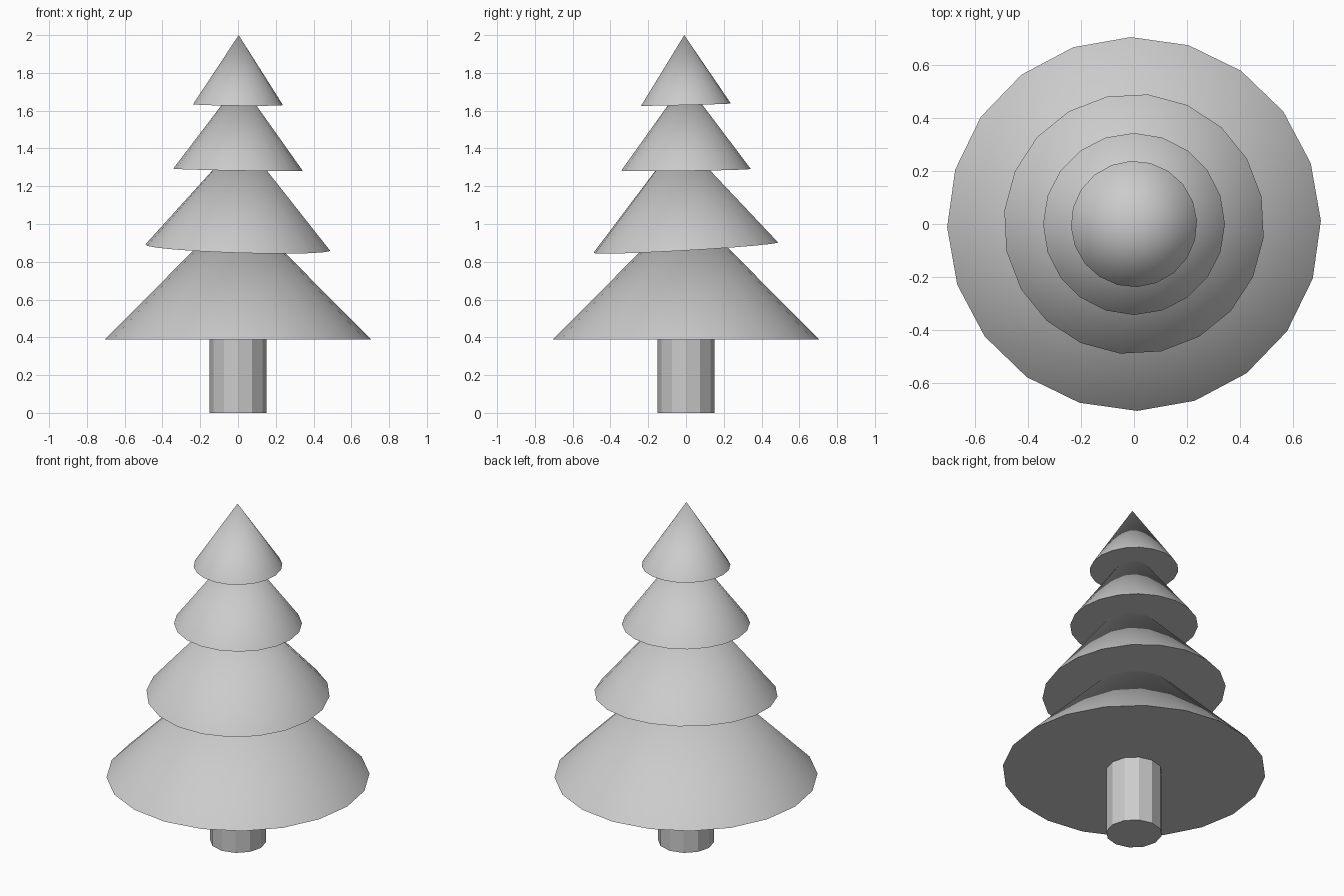
import bpy
import bmesh
from math import radians
from mathutils import Matrix, Vector

if "Cube" in bpy.data.objects:
    bpy.data.objects.remove(bpy.data.objects["Cube"])


def cone(name, sides, r_base, r_top, height, base_z, lean=(0, 0), spin=0, smooth=True):
    """Capped cone standing on base_z; lean is the tilt of its axis in x and y."""
    bm = bmesh.new()
    tilt = Vector((0, 0, 1)).rotation_difference(Vector((lean[0], lean[1], 1)))
    mat = (Matrix.Translation((0, 0, base_z)) @ tilt.to_matrix().to_4x4()
           @ Matrix.Rotation(radians(spin), 4, 'Z')
           @ Matrix.Translation((0, 0, height / 2)))
    bmesh.ops.create_cone(bm, cap_ends=True, segments=sides, radius1=r_base,
                          radius2=r_top, depth=height, matrix=mat)
    bmesh.ops.remove_doubles(bm, verts=bm.verts, dist=1e-5)
    mesh = bpy.data.meshes.new(name)
    bm.to_mesh(mesh)
    bm.free()
    obj = bpy.data.objects.new(name, mesh)
    bpy.context.collection.objects.link(obj)
    if smooth:
        bpy.ops.object.select_all(action='DESELECT')
        obj.select_set(True)
        bpy.context.view_layer.objects.active = obj
        bpy.ops.object.shade_smooth_by_angle(angle=radians(40))
    return obj


# Faceted trunk, ending just inside the lowest branches
cone("trunk", 12, 0.15, 0.15, 0.42, 0, smooth=False)

# Four branch tiers from bottom to top: radius, height, base z, lean, spin
tiers = [
    (0.705, 0.71, 0.388, (0, 0), 1),
    (0.492, 0.58, 0.875, (0.031, -0.057), 12),
    (0.343, 0.467, 1.287, (0.017, -0.013), 0),
    (0.238, 0.368, 1.632, (0.01, -0.025), 3),
]
for i, (radius, height, z, lean, spin) in enumerate(tiers, 1):
    cone(f"branch_tier_{i}", 20, radius, 0, height, z, lean, spin)
